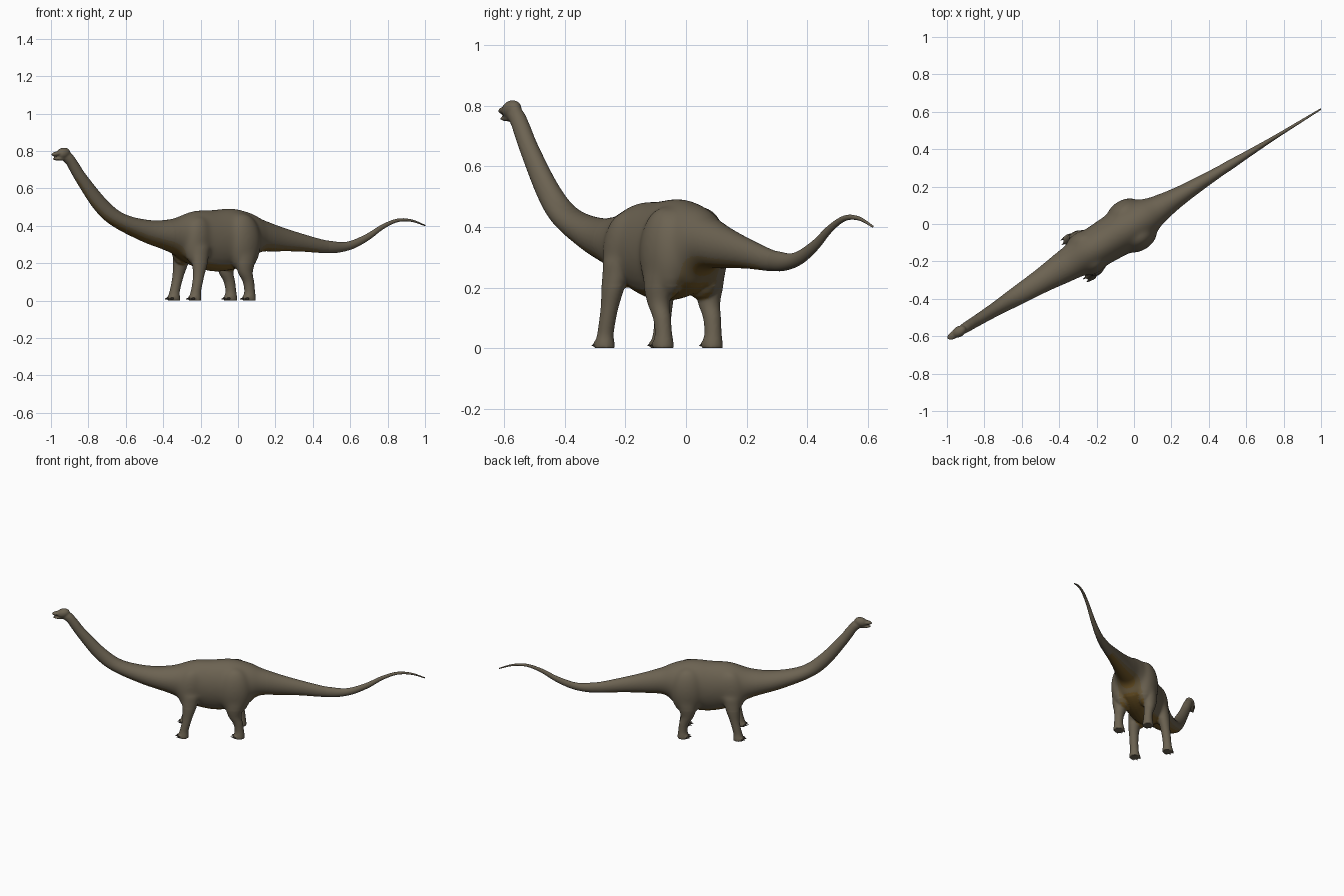
import bpy, bmesh, math
from mathutils import Vector, Matrix

if "Cube" in bpy.data.objects:
    bpy.data.objects.remove(bpy.data.objects["Cube"])

HEADING = math.radians(31.6)      # the animal stands diagonally


def material(name, rgb):
    m = bpy.data.materials.new(name)
    m.diffuse_color = (*rgb, 1)
    m.use_nodes = True
    m.node_tree.nodes["Principled BSDF"].inputs["Base Color"].default_value = m.diffuse_color
    return m


hide = material("olive brown hide", (0.150, 0.124, 0.084))
flank = material("warm brown flank", (0.150, 0.108, 0.050))
under = material("ochre underside", (0.165, 0.095, 0.020))
claw = material("dark claw", (0.055, 0.045, 0.034))


def catmull(rows, sub):
    """Smoothly interpolate rows of numbers."""
    out = []
    for i in range(len(rows) - 1):
        p = [rows[max(0, min(len(rows) - 1, i + k))] for k in (-1, 0, 1, 2)]
        for j in range(sub):
            t = j / sub
            out.append([0.5 * (2 * b + (c - a) * t + (2 * a - 5 * b + 4 * c - d) * t * t
                               + (3 * b - a - 3 * c + d) * t ** 3) for a, b, c, d in zip(*p)])
    out.append(list(rows[-1]))
    return out


def loft(bm, rings, n=28):
    """Rings are (centre, half axis u, half axis w)."""
    loops = []
    for c, u, w in rings:
        loops.append([bm.verts.new(c + u * math.cos(2 * math.pi * k / n) + w * math.sin(2 * math.pi * k / n))
                      for k in range(n)])
    for a, b in zip(loops, loops[1:]):
        for k in range(n):
            bm.faces.new((a[k], a[(k + 1) % n], b[(k + 1) % n], b[k]))
    bm.faces.new(loops[0])
    bm.faces.new(loops[-1])


def spine(bm, rows):
    """Rows: s_top, z_top, s_bottom, z_bottom, half width."""
    loft(bm, [(Vector(((r[0] + r[2]) / 2, 0, (r[1] + r[3]) / 2)),
               Vector(((r[0] - r[2]) / 2, 0, (r[1] - r[3]) / 2)),
               Vector((0, r[4], 0))) for r in catmull(rows, 5)])


def thin(r, f):
    """Shrink a spine row about its own centre."""
    cs, cz = (r[0] + r[2]) / 2, (r[1] + r[3]) / 2
    return (cs + (r[0] - cs) * f, cz + (r[1] - cz) * f, cs + (r[2] - cs) * f, cz + (r[3] - cz) * f, r[4] * f)


def limb(bm, rows, side):
    """Rows: s, t, z, radius along, radius across."""
    loft(bm, [(Vector((r[0], side * r[1], r[2])), Vector((r[3], 0, 0)), Vector((0, r[4], 0)))
              for r in catmull(rows, 4)])


def ball(bm, c, r, tilt=0):
    m = Matrix.Translation(c) @ Matrix.Rotation(math.radians(tilt), 4, 'Y') @ Matrix.Diagonal((*r, 1))
    bmesh.ops.create_uvsphere(bm, u_segments=28, v_segments=16, radius=1, matrix=m)


def make(name, bm, *mats):
    bmesh.ops.recalc_face_normals(bm, faces=bm.faces)
    me = bpy.data.meshes.new(name)
    bm.to_mesh(me)
    bm.free()
    for m in mats:
        me.materials.append(m)
    me.polygons.foreach_set("use_smooth", [True] * len(me.polygons))
    ob = bpy.data.objects.new(name, me)
    ob.rotation_euler.z = HEADING
    bpy.context.collection.objects.link(ob)
    return ob


SPINE = [
    (-1.10, .806, -1.11, .757, .020), (-1.053, .79, -1.073, .728, .027),
    (-1.01, .742, -1.045, .685, .029), (-.958, .674, -1.002, .622, .031),
    (-.83, .54, -.90, .49, .038), (-.716, .463, -.79, .402, .049),
    (-.55, .43, -.60, .317, .066), (-.41, .438, -.43, .26, .088),
    (-.28, .479, -.29, .188, .108), (-.16, .485, -.16, .157, .116),
    (-.04, .493, -.04, .165, .120), (.07, .470, .06, .198, .106),
    (.15, .434, .13, .256, .079), (.25, .40, .25, .263, .056),
    (.39, .361, .39, .262, .040), (.56, .321, .56, .254, .027),
    (.68, .314, .70, .270, .020), (.80, .353, .815, .32, .014),
    (.90, .405, .91, .381, .010), (1.0, .438, 1.0, .419, .008),
    (1.09, .434, 1.09, .421, .006), (1.174, .405, 1.174, .398, .004)]
FRONT = [(-.29, .085, .29, .062, .045), (-.300, .098, .20, .044, .036), (-.310, .104, .14, .032, .029),
         (-.321, .107, .09, .028, .027), (-.332, .108, .045, .028, .027), (-.336, .108, .018, .033, .032),
         (-.336, .108, .0, .034, .033)]
REAR = [(-.005, .088, .30, .085, .055), (-.015, .098, .21, .058, .044), (-.014, .098, .15, .041, .035),
        (.006, .097, .10, .031, .029), (.014, .096, .05, .029, .028), (.012, .095, .018, .035, .033),
        (.012, .095, .0, .036, .034)]
TOES = ((-.358, .108), (-.011, .095))

# torso, neck, head and legs, fused into one skin
bm = bmesh.new()
spine(bm, SPINE[:17] + [thin(SPINE[17], .3)])
ball(bm, (-1.098, 0, .787), (.042, .029, .030), -15)       # skull
ball(bm, (-1.135, 0, .786), (.036, .021, .012), -10)       # upper snout
ball(bm, (-1.122, 0, .756), (.042, .018, .008), 2)         # lower jaw
for side in (-1, 1):
    ball(bm, (-.015, side * .074, .312), (.105, .073, .155))          # haunch
    ball(bm, (-.295, side * .068, .32), (.082, .054, .13), 10)        # shoulder
    limb(bm, FRONT, side)
    limb(bm, REAR, side)
    for s0, t0 in TOES:
        for k in (-1, 0, 1):
            ball(bm, (s0 + .007 * abs(k), side * t0 + k * .021, .013), (.017, .011, .013))
src = make("skin_source", bm, hide)
rm = src.modifiers.new("fuse", 'REMESH')
rm.mode = 'VOXEL'
rm.voxel_size = .005
sm = src.modifiers.new("soften", 'SMOOTH')
sm.factor = .5
sm.iterations = 6
dg = bpy.context.evaluated_depsgraph_get()
mesh = bpy.data.meshes.new_from_object(src.evaluated_get(dg))
bpy.data.objects.remove(src)
mesh.name = "body"
mesh.materials.clear()
for m in (hide, flank, under):
    mesh.materials.append(m)

# melt haunches and shoulders into the torso
bm = bmesh.new()
bm.from_mesh(mesh)
for grow, steps in ((0, 35), (.025, 20)):
    vs = [v for v in bm.verts if v.co.z > .23 - grow and -.42 - grow < v.co.x < .16 + grow]
    for _ in range(steps):
        bmesh.ops.smooth_vert(bm, verts=vs, factor=.5, use_axis_x=True, use_axis_y=True, use_axis_z=True)
bm.normal_update()
# warm underside of neck, belly and tail root
for f in bm.faces:
    f.smooth = True
    c, nz = f.calc_center_median(), f.normal.z
    if -1.02 < c.x < .5 and c.z > .15 and abs(c.y) < .075:
        f.material_index = 2 if nz < -.72 else 1 if nz < -.45 else 0
bm.to_mesh(mesh)
bm.free()
body = bpy.data.objects.new("body", mesh)
body.rotation_euler.z = HEADING
bpy.context.collection.objects.link(body)

# thin whip of the tail, emerging from inside the tail root
bm = bmesh.new()
spine(bm, [thin(SPINE[14], .5)] + SPINE[15:])
make("tail_tip", bm, hide)

# claws on every foot
bm = bmesh.new()
for side in (-1, 1):
    for s0, t0 in TOES:
        for k in (-1, 0, 1):
            m = Matrix.Translation((s0 - .018 + .008 * abs(k), side * t0 + k * .023, .010)) \
                @ Matrix.Rotation(math.radians(-98), 4, 'Y')
            bmesh.ops.create_cone(bm, cap_ends=True, segments=10, radius1=.008, radius2=.001,
                                  depth=.024, matrix=m)
make("claws", bm, claw)
